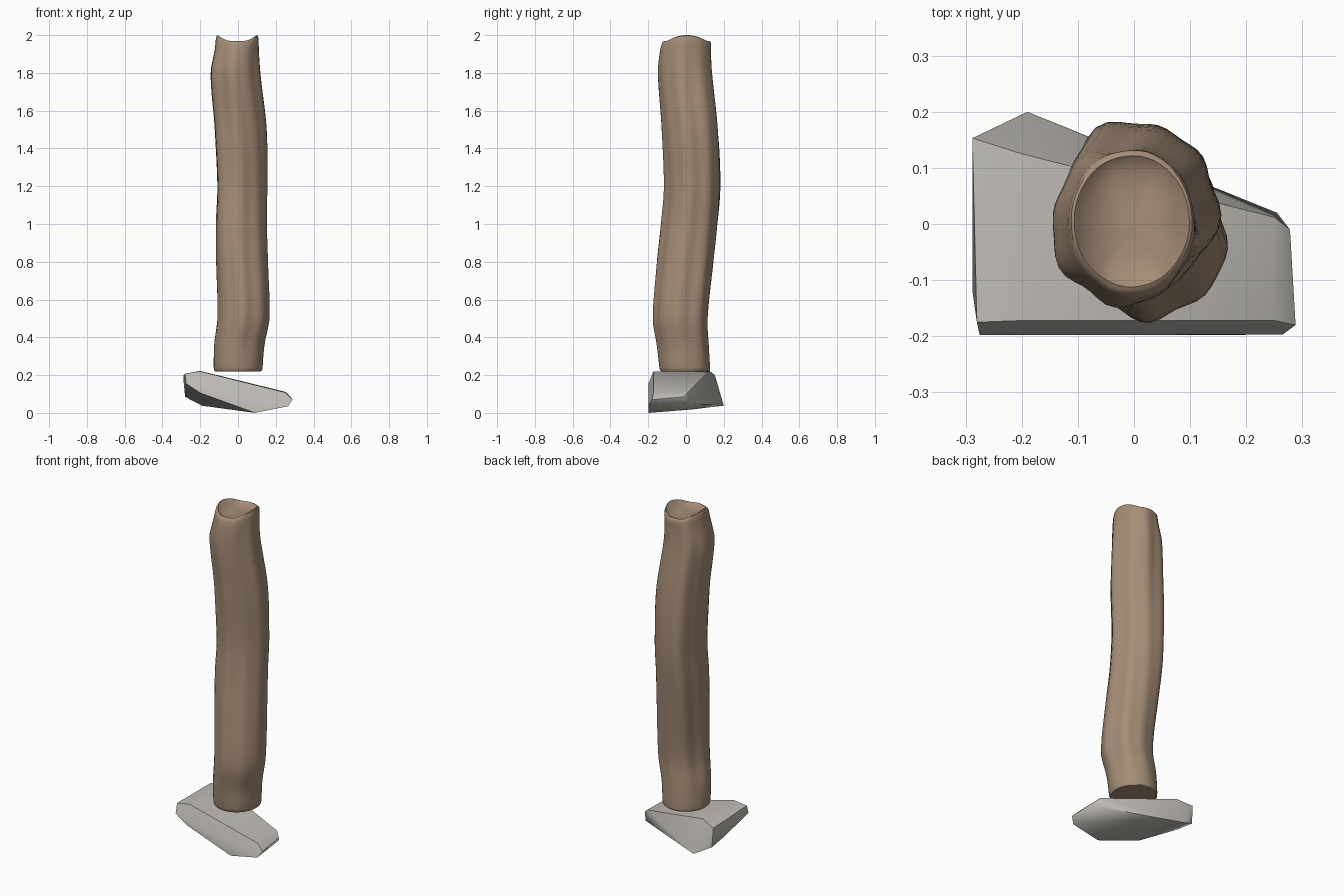
import bpy, bmesh, math
from mathutils import Vector

if "Cube" in bpy.data.objects:
    bpy.data.objects.remove(bpy.data.objects["Cube"])


def add_object(name, bm, color, angle):
    bmesh.ops.recalc_face_normals(bm, faces=bm.faces)
    mesh = bpy.data.meshes.new(name)
    bm.to_mesh(mesh)
    bm.free()
    ob = bpy.data.objects.new(name, mesh)
    bpy.context.collection.objects.link(ob)
    mat = bpy.data.materials.new(name + "_color")
    mat.diffuse_color = (*color, 1)
    mat.use_nodes = True
    mat.node_tree.nodes["Principled BSDF"].inputs["Base Color"].default_value = mat.diffuse_color
    mesh.materials.append(mat)
    bpy.ops.object.select_all(action='DESELECT')
    ob.select_set(True)
    bpy.context.view_layer.objects.active = ob
    bpy.ops.object.shade_smooth_by_angle(angle=math.radians(angle))
    return ob


# Post profile: z, then x min / max and y min / max of the trunk
KEYS = [(0.22, -.13, .13, -.14, .13), (0.36, -.125, .14, -.152, .122),
        (0.5, -.105, .165, -.17, .116), (0.8, -.11, .158, -.146, .147),
        (1.0, -.11, .153, -.122, .168), (1.2, -.102, .155, -.105, .181),
        (1.5, -.12, .15, -.12, .172), (1.8, -.147, .115, -.145, .14),
        (1.92, -.125, .11, -.137, .134), (2.0, -.118, .11, -.125, .135)]


def trunk(z):
    i = max(j for j in range(len(KEYS) - 1) if KEYS[j][0] <= z + 1e-6)
    a, b = KEYS[i], KEYS[i + 1]
    p, n = KEYS[max(i - 1, 0)], KEYS[min(i + 2, len(KEYS) - 1)]
    h = b[0] - a[0]
    t = (z - a[0]) / h
    out = []
    for k in range(1, 5):
        m0 = (b[k] - p[k]) / (b[0] - p[0]) * h
        m1 = (n[k] - a[k]) / (n[0] - a[0]) * h
        out.append((2*t**3 - 3*t*t + 1)*a[k] + (t**3 - 2*t*t + t)*m0
                   + (3*t*t - 2*t**3)*b[k] + (t**3 - t*t)*m1)
    return out


def bump(a, degrees):
    return max(0, math.cos(a - math.radians(degrees)))**6


SEG = 48


def ring(bm, z, scale=1.0, saddle=0.0):
    x0, x1, y0, y1 = trunk(z)
    fade = min(1, (z - 0.22) / 0.25, max(0, (2.02 - z) / 0.2))
    mid = math.exp(-((z - 1.2) / 0.4)**2)
    verts = []
    for i in range(SEG):
        a = math.tau * i / SEG
        # Grooves that wander along the trunk, and squarer corners at mid height
        r = 0.99 + fade * (0.03 * math.cos(5*a + 1.57 + 0.5*math.sin(2*z))
                           + 0.028 * math.cos(8*a + 0.9*z))
        r += mid * (0.2*bump(a, 225) + 0.15*bump(a, 135)
                    - 0.09*bump(a, 45) - 0.05*bump(a, 315))
        r *= scale
        drop = saddle * min(1, 1.3 * math.sin(a)**2)
        verts.append(bm.verts.new(((x0+x1)/2 + (x1-x0)/2*r*math.cos(a),
                                   (y0+y1)/2 + (y1-y0)/2*r*math.sin(a), z - drop)))
    return verts


# Wooden post with rounded foot and saddle-shaped hollow top
bm = bmesh.new()
rows = [(0.22, .95, 0), (0.225, .985, 0), (0.24, 1, 0)]
rows += [(0.24 + 1.68 * i / 34, 1, 0) for i in range(1, 35)]
rows += [(1.96, 1, .015), (1.985, .99, .024), (1.997, .955, .03), (2.0, .91, .03),
         (1.993, .85, .03), (1.975, .70, .02), (1.958, .45, .008), (1.95, .2, 0)]
rings = [ring(bm, *r) for r in rows]
for a, b in zip(rings, rings[1:]):
    for i in range(SEG):
        j = (i + 1) % SEG
        bm.faces.new((a[i], a[j], b[j], b[i]))
bm.faces.new(rings[0])
bm.faces.new(rings[-1])
add_object("wooden_post", bm, (0.38, 0.27, 0.185), 35)

# Tilted rock under the post
ROCK = [(-.28, -.175, .208), (-.2, -.172, .22), (-.2, .125, .222),
        (-.288, .153, .2), (.25, .012, .112), (.25, -.172, .108), (.278, -.01, .085),
        (.288, -.18, .07), (.265, -.197, .035), (.255, .02, .05), (.09, -.198, 0),
        (-.275, -.198, .155), (-.288, -.12, .165), (-.2, -.198, .105),
        (-.19, .2, .038), (-.28, .155, .085), (-.275, .03, .1), (.1, .03, .018)]
bm = bmesh.new()
for p in ROCK:
    bm.verts.new(Vector(p))
res = bmesh.ops.convex_hull(bm, input=bm.verts)
bmesh.ops.delete(bm, geom=[g for g in res["geom_interior"]
                           if isinstance(g, bmesh.types.BMVert)], context='VERTS')
add_object("base_rock", bm, (0.53, 0.51, 0.475), 55)
